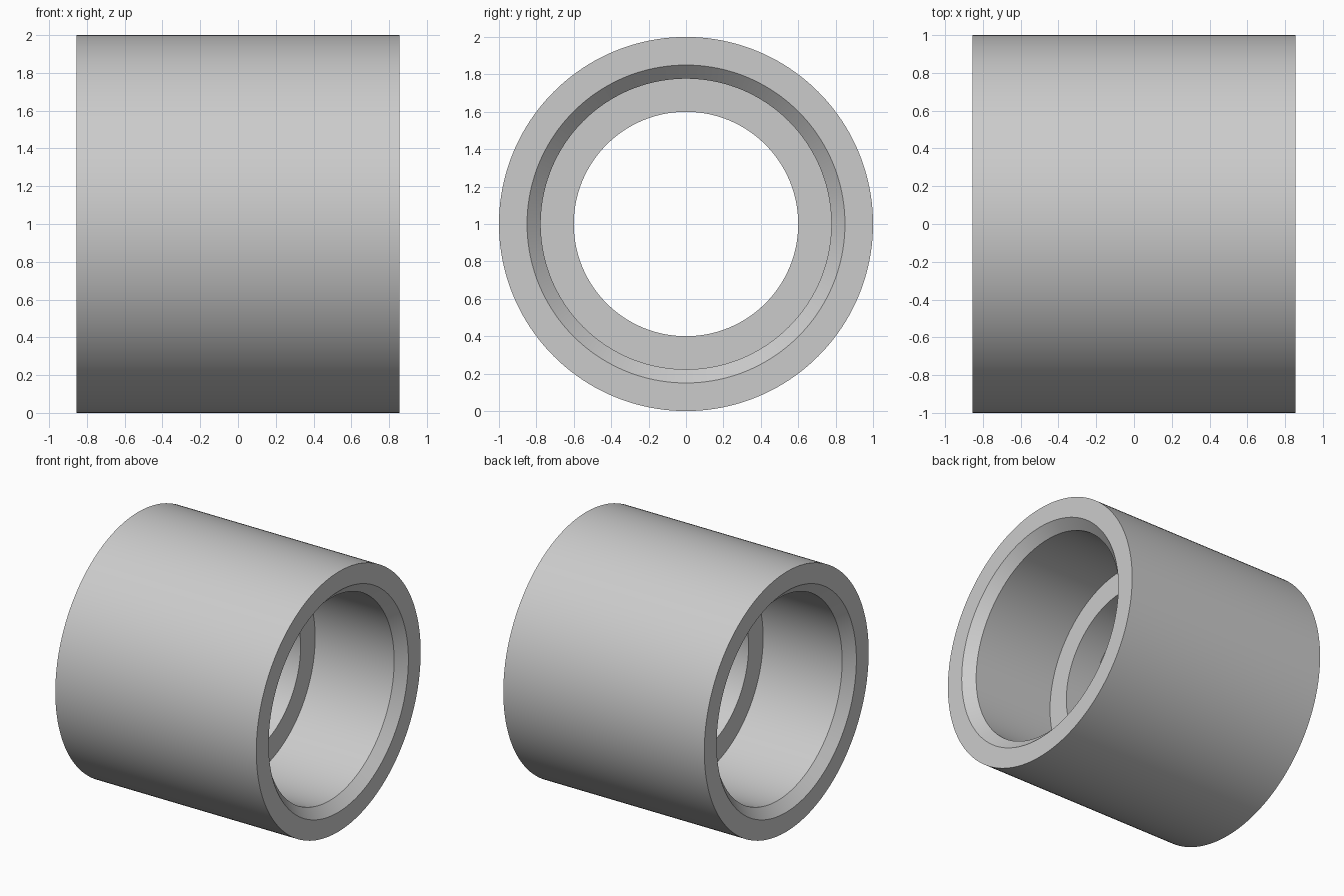
import bpy, bmesh, math

if "Cube" in bpy.data.objects:
    bpy.data.objects.remove(bpy.data.objects["Cube"])

SEG = 160
HALF = 0.856      # half length along x
STOP = 0.113      # half width of the inner stop ring
CHAMFER = 0.07

# Half cross-section (x, radius) from the outer wall to the stop ring; mirrored for the other end
right = [(HALF, 1.0), (HALF, 0.85), (HALF - CHAMFER, 0.777), (STOP, 0.777), (STOP, 0.6)]
profile = right + [(-x, r) for x, r in reversed(right)]

# Coupling sleeve: spin the closed profile around the x axis
bm = bmesh.new()
rings = []
for i in range(SEG):
    a = 2 * math.pi * i / SEG
    rings.append([bm.verts.new((x, r * math.cos(a), 1 + r * math.sin(a))) for x, r in profile])
n = len(profile)
for i in range(SEG):
    a, b = rings[i], rings[(i + 1) % SEG]
    for j in range(n):
        k = (j + 1) % n
        bm.faces.new((a[j], a[k], b[k], b[j]))
bmesh.ops.recalc_face_normals(bm, faces=bm.faces[:])

mesh = bpy.data.meshes.new("coupling_sleeve")
bm.to_mesh(mesh)
bm.free()
sleeve = bpy.data.objects.new("coupling_sleeve", mesh)
bpy.context.collection.objects.link(sleeve)

# Plain grey material
grey = bpy.data.materials.new("light grey")
grey.diffuse_color = (0.6, 0.6, 0.6, 1)
grey.use_nodes = True
grey.node_tree.nodes["Principled BSDF"].inputs["Base Color"].default_value = grey.diffuse_color
mesh.materials.append(grey)

# Smooth walls with crisp rims
bpy.context.view_layer.objects.active = sleeve
sleeve.select_set(True)
bpy.ops.object.shade_smooth_by_angle(angle=math.radians(30))
